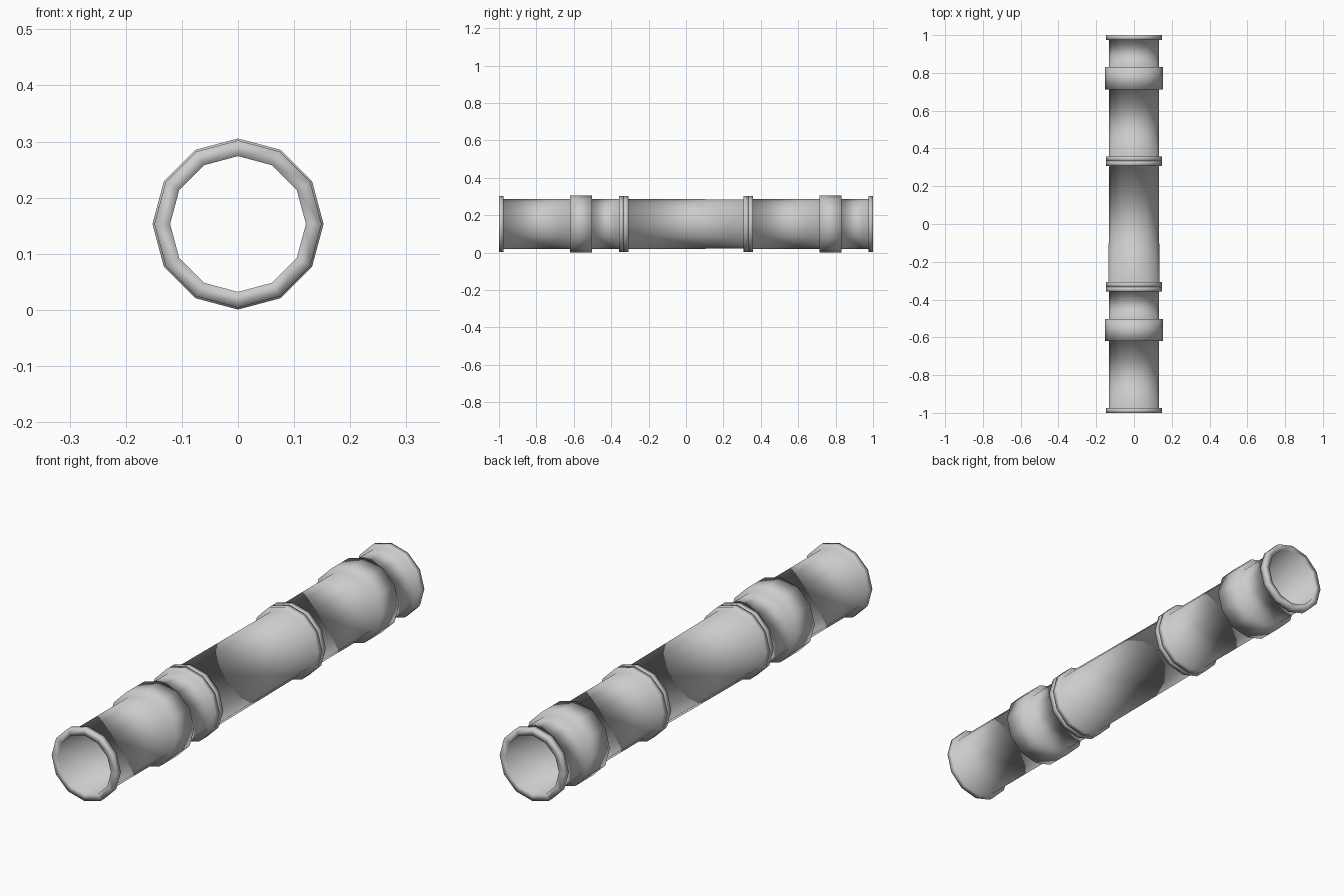
import bpy
import bmesh
import math

SIDES = 12
AXIS_Z = 0.153      # height of the pipe centre line
LENGTH = 2 / 3      # one pipe section
BORE, FLANGE, COLLAR = 0.121, 0.149, 0.1525
RIM = 0.025         # flange thickness

if "Cube" in bpy.data.objects:
    bpy.data.objects.remove(bpy.data.objects["Cube"])

metal = bpy.data.materials.new("light_grey_metal")
metal.use_nodes = True
grey = (0.6, 0.6, 0.6, 1)
metal.diffuse_color = grey
metal.node_tree.nodes["Principled BSDF"].inputs["Base Color"].default_value = grey


def pipe_section(name, start, front_radius, back_radius, collar=None):
    """Revolve one closed wall profile of (radius, y) around the y axis."""
    end = start + LENGTH
    profile = [(BORE, start), (FLANGE, start), (FLANGE, start + RIM),
               (front_radius, start + RIM)]
    if collar:
        a, b = start + collar[0], start + collar[1]
        profile += [(front_radius, a), (COLLAR, a), (COLLAR, b), (back_radius, b)]
    profile += [(back_radius, end - RIM), (FLANGE, end - RIM),
                (FLANGE, end), (BORE, end)]

    bm = bmesh.new()
    rings = []
    for radius, y in profile:
        angles = [math.tau * i / SIDES for i in range(SIDES)]
        rings.append([bm.verts.new((radius * math.sin(t), y, radius * math.cos(t)))
                      for t in angles])
    # Bridge each ring to the next; the last bridge is the bore
    for k, ring in enumerate(rings):
        following = rings[(k + 1) % len(rings)]
        for i in range(SIDES):
            j = (i + 1) % SIDES
            bm.faces.new((ring[i], ring[j], following[j], following[i]))
    bmesh.ops.recalc_face_normals(bm, faces=bm.faces)
    # Soft shading across every edge
    for face in bm.faces:
        face.smooth = True

    mesh = bpy.data.meshes.new(name)
    bm.to_mesh(mesh)
    bm.free()
    mesh.materials.append(metal)
    obj = bpy.data.objects.new(name, mesh)
    obj.location.z = AXIS_Z
    bpy.context.collection.objects.link(obj)


# Three flanged sections end to end, the outer two with a coupling collar
coupling = (0.38, 0.497)
pipe_section("front_pipe", -1, 0.133, 0.133, coupling)
pipe_section("middle_pipe", -1 + LENGTH, 0.135, 0.131)
pipe_section("back_pipe", -1 + 2 * LENGTH, 0.133, 0.133, coupling)
